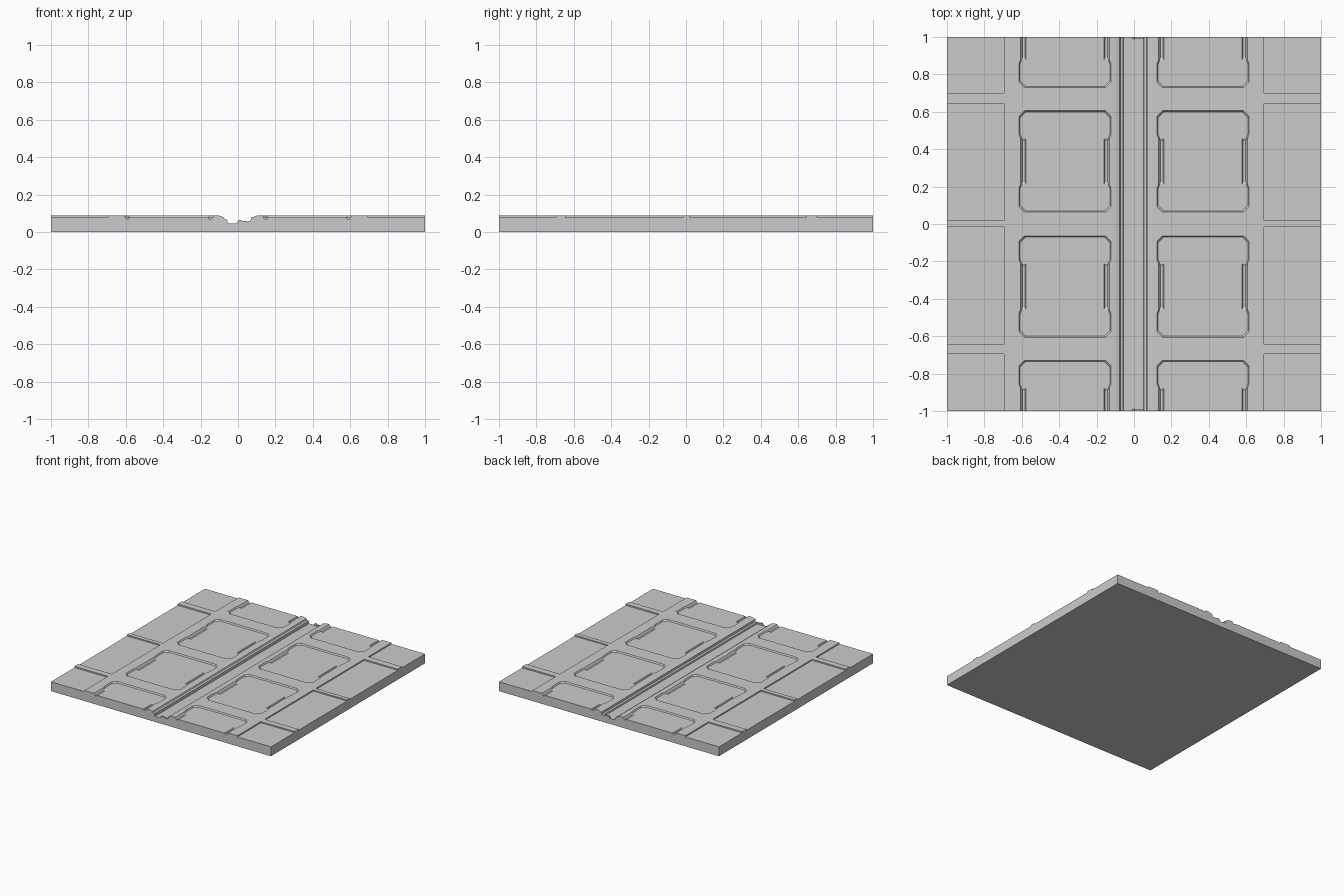
import bpy, bmesh

if "Cube" in bpy.data.objects:
    bpy.data.objects.remove(bpy.data.objects["Cube"])

TOP, PANEL, SLOT = 0.087, 0.077, 0.070


def make_object(name, bm):
    bmesh.ops.recalc_face_normals(bm, faces=bm.faces)
    mesh = bpy.data.meshes.new(name)
    bm.to_mesh(mesh)
    bm.free()
    obj = bpy.data.objects.new(name, mesh)
    bpy.context.collection.objects.link(obj)
    return obj


def skin(bm, low, high):
    """Closed prism between two matching outlines."""
    a = [bm.verts.new(p) for p in low]
    b = [bm.verts.new(p) for p in high]
    bm.faces.new(a)
    bm.faces.new(b)
    for i in range(len(a)):
        j = (i + 1) % len(a)
        bm.faces.new((a[i], a[j], b[j], b[i]))


def panel_outline(cx, cy, grow, z):
    """Chamfered rectangle with slightly pinched sides."""
    w, h, c = 0.247 + grow, 0.271 + grow, 0.03
    quarter = [(w - 0.008, 0.125), (w, 0.145), (w, h - c), (w - c, h)]
    pts = quarter + [(-x, y) for x, y in reversed(quarter)]
    pts += [(-x, -y) for x, y in pts]
    return [(cx + x, cy + y, z) for x, y in pts]


def rect(x0, x1, y0, y1, z):
    return [(x0, y0, z), (x1, y0, z), (x1, y1, z), (x0, y1, z)]


def carve(target, bm):
    cutter = make_object("cutter", bm)
    cutter.hide_render = True
    mod = target.modifiers.new("carve", "BOOLEAN")
    mod.operation, mod.solver, mod.object = "DIFFERENCE", "EXACT", cutter
    bpy.context.view_layer.objects.active = target
    bpy.ops.object.modifier_apply(modifier=mod.name)
    bpy.data.objects.remove(cutter)


# Slab with the central channel in its cross-section
profile = [(-1, 0), (1, 0), (1, TOP), (0.10, TOP), (0.07, 0.076), (0.067, 0.06),
           (0.053, 0.056), (0.05, 0.045), (-0.055, 0.045), (-0.058, 0.066),
           (-0.073, 0.071), (-0.078, 0.08), (-0.10, TOP), (-1, TOP)]
bm = bmesh.new()
skin(bm, [(x, -1, z) for x, z in profile], [(x, 1, z) for x, z in profile])
plate = make_object("floor_plate", bm)

# Recessed panels beside the channel
bm = bmesh.new()
for side in (-1, 1):
    for cy in (-1, -0.3345, 0.3345, 1):
        skin(bm, panel_outline(side * 0.369, cy, -0.007, PANEL),
             panel_outline(side * 0.369, cy, 0.007, PANEL + 0.02))
carve(plate, bm)

# Lower trays along the outer edges
bm = bmesh.new()
for side in (-1, 1):
    for y0, y1 in ((-1.2, -0.695), (-0.645, -0.015), (0.02, 0.645), (0.70, 1.2)):
        x0, x1 = sorted((side * 0.695, side * 1.2))
        skin(bm, rect(x0, x1, y0, y1, PANEL), rect(x0, x1, y0, y1, 0.11))
carve(plate, bm)

# Small slots along the panel sides
bm = bmesh.new()
for side in (-1, 1):
    for cy in (-1, -0.3345, 0.3345, 1):
        for cx in (0.148, 0.590):
            x = side * cx
            skin(bm, rect(x - 0.007, x + 0.007, cy - 0.11, cy + 0.11, SLOT),
                 rect(x - 0.013, x + 0.013, cy - 0.125, cy + 0.125, PANEL + 0.002))
carve(plate, bm)

# Small stepped connectors at both channel ends
bm = bmesh.new()
step = [(-0.008, 0.044), (0.051, 0.044), (0.051, 0.058), (0.02, 0.058),
        (0.018, 0.064), (0.002, 0.064)]
for y0, y1 in ((-1, -0.99), (0.99, 1)):
    skin(bm, [(x, y0, z) for x, z in step], [(x, y1, z) for x, z in step])
make_object("channel_connectors", bm)
